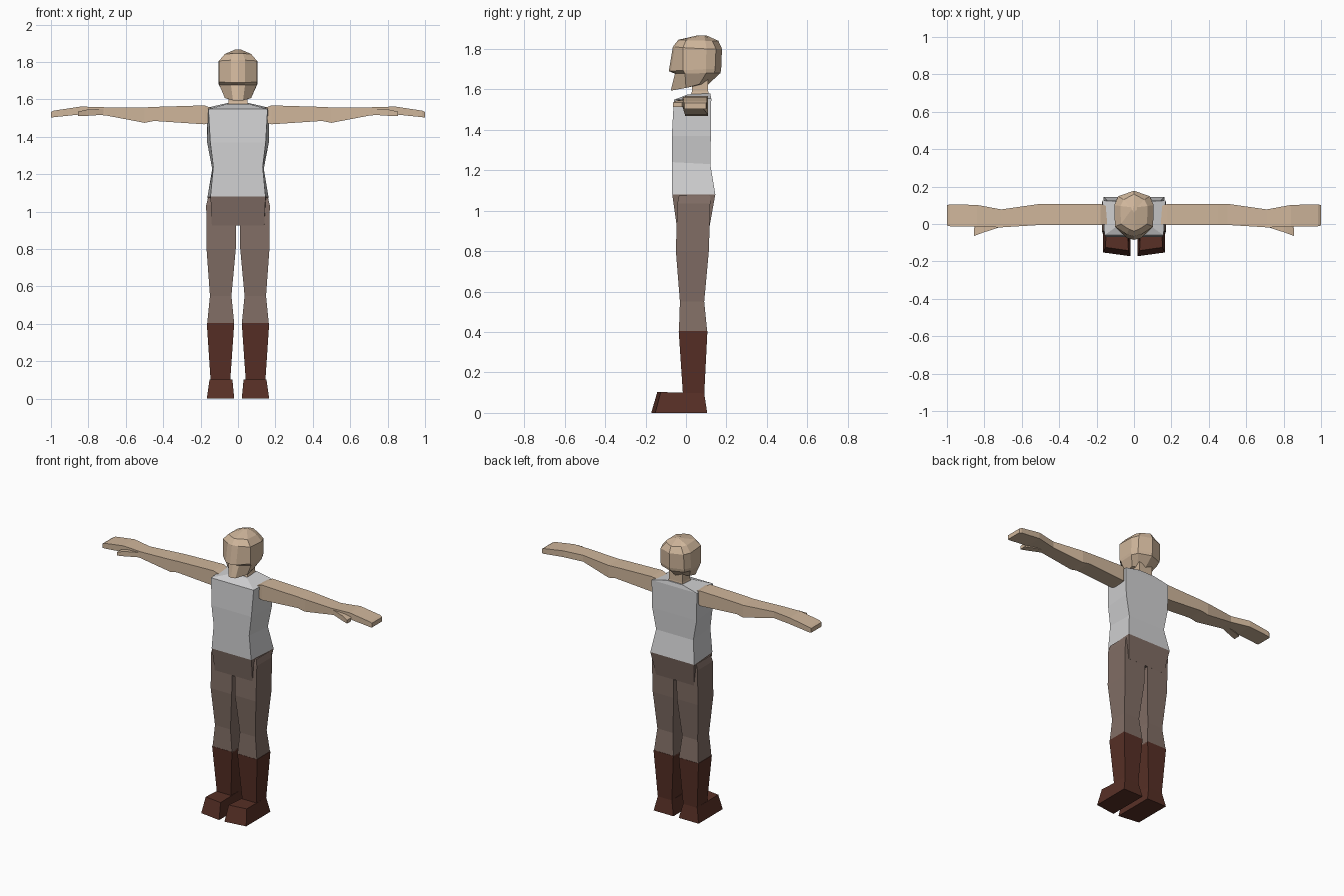
import bpy, bmesh


def material(name, rgb):
    m = bpy.data.materials.new(name)
    m.diffuse_color = (*rgb, 1)
    return m


SKIN = material("skin", (0.63, 0.47, 0.33))
SHIRT = material("light grey cloth", (0.64, 0.64, 0.65))
TROUSER = material("brown cloth", (0.22, 0.155, 0.13))
BOOT = material("dark leather", (0.095, 0.029, 0.019))


def loft(name, rings, mat, mirror=False):
    """Skin closed rings of points with quads and cap both ends."""
    bm = bmesh.new()
    vs = [[bm.verts.new(p) for p in r] for r in rings]
    for a, b in zip(vs, vs[1:]):
        n = len(a)
        for i in range(n):
            j = (i + 1) % n
            bm.faces.new((a[i], a[j], b[j], b[i]))
    bm.faces.new(vs[0])
    bm.faces.new(vs[-1])
    bmesh.ops.remove_doubles(bm, verts=bm.verts, dist=1e-5)
    bmesh.ops.recalc_face_normals(bm, faces=bm.faces)
    me = bpy.data.meshes.new(name)
    bm.to_mesh(me)
    bm.free()
    me.materials.append(mat)
    ob = bpy.data.objects.new(name, me)
    bpy.context.collection.objects.link(ob)
    if mirror:
        ob.modifiers.new("mirror", 'MIRROR')
    return ob


def trunk(z_front, z_back, w_front, w_back, y0, y1):
    return [(-w_front, y0, z_front), (w_front, y0, z_front),
            (w_back, y1, z_back), (-w_back, y1, z_back)]


def limb(z, x0, x1, y0, y1):
    return [(x0, y0, z), (x1, y0, z), (x1, y1, z), (x0, y1, z)]


def arm_ring(x, y0, y1, z0, z1):
    return [(x, y0, z0), (x, y1, z0), (x, y1, z1), (x, y0, z1)]


def head_ring(zf, zb, yf, w, yc, wb, yb):
    """Nine-sided head section: face front, cheeks, sides, back."""
    half = [(0.38 * w, yf + 0.01, zf), (w, yc, zf * 0.6 + zb * 0.4),
            (w * 1.03, yc + 0.6 * (yb - yc), zb), (wb, yb - 0.03, zb)]
    return ([(0, yf, zf)] + half + [(0, yb, zb)]
            + [(-x, y, z) for x, y, z in reversed(half)])


# head and neck
loft("head", [head_ring(1.595, 1.625, -0.075, 0.07, 0.0, 0.04, 0.11),
              head_ring(1.677, 1.68, -0.055, 0.1, -0.005, 0.085, 0.17),
              head_ring(1.69, 1.70, -0.085, 0.102, -0.015, 0.088, 0.174),
              head_ring(1.81, 1.80, -0.065, 0.102, -0.015, 0.085, 0.178),
              head_ring(1.845, 1.84, -0.038, 0.07, 0.0, 0.055, 0.16),
              head_ring(1.867, 1.867, 0.06, 0.015, 0.075, 0.008, 0.1)], SKIN)
loft("neck", [trunk(1.55, 1.55, 0.06, 0.06, 0.015, 0.115),
              trunk(1.59, 1.59, 0.05, 0.05, 0.03, 0.11),
              trunk(1.66, 1.66, 0.05, 0.05, 0.03, 0.11)], SKIN)

# shirt and hips
loft("shirt", [trunk(1.08, 1.08, 0.147, 0.163, -0.07, 0.145),
               trunk(1.24, 1.23, 0.132, 0.138, -0.07, 0.12),
               trunk(1.37, 1.37, 0.148, 0.165, -0.07, 0.123),
               trunk(1.548, 1.555, 0.158, 0.168, -0.06, 0.125),
               trunk(1.575, 1.58, 0.06, 0.06, 0.01, 0.12)], SHIRT)
loft("hips", [trunk(0.925, 0.925, 0.14, 0.14, -0.046, 0.117),
              trunk(1.08, 1.08, 0.147, 0.163, -0.068, 0.145)], TROUSER)

# legs, boot shafts and feet
loft("trouser_legs", [limb(0.40, 0.02, 0.165, -0.035, 0.105),
                      limb(0.55, 0.035, 0.15, -0.03, 0.09),
                      limb(0.80, 0.012, 0.168, -0.05, 0.113),
                      limb(1.035, 0.01, 0.17, -0.043, 0.12),
                      limb(1.075, 0.01, 0.16, -0.035, 0.12)], TROUSER, True)
loft("boot_shafts", [limb(0.09, 0.042, 0.146, -0.015, 0.09),
                     limb(0.405, 0.02, 0.167, -0.036, 0.106)], BOOT, True)
foot_base = [(0.02, -0.172, 0), (0.167, -0.152, 0),
             (0.167, 0.105, 0), (0.02, 0.105, 0)]
foot_top = [(0.03, -0.142, 0.103), (0.152, -0.125, 0.103),
            (0.146, 0.09, 0.097), (0.042, 0.09, 0.097)]
loft("boot_feet", [foot_base, foot_top], BOOT, True)

# arms with hands
loft("arms", [arm_ring(0.13, 0.0, 0.09, 1.48, 1.55),
              arm_ring(0.18, -0.005, 0.108, 1.467, 1.568),
              arm_ring(0.45, -0.005, 0.108, 1.485, 1.56),
              arm_ring(0.50, -0.005, 0.108, 1.475, 1.557),
              arm_ring(0.71, -0.018, 0.078, 1.515, 1.558),
              arm_ring(0.84, -0.015, 0.102, 1.52, 1.562),
              arm_ring(0.985, -0.012, 0.105, 1.505, 1.54),
              arm_ring(1.0, -0.008, 0.1, 1.503, 1.532)], SKIN, True)
loft("thumbs", [arm_ring(0.72, -0.018, 0.02, 1.518, 1.55),
                arm_ring(0.81, -0.047, 0.0, 1.512, 1.545),
                arm_ring(0.855, -0.064, -0.02, 1.512, 1.535)], SKIN, True)
